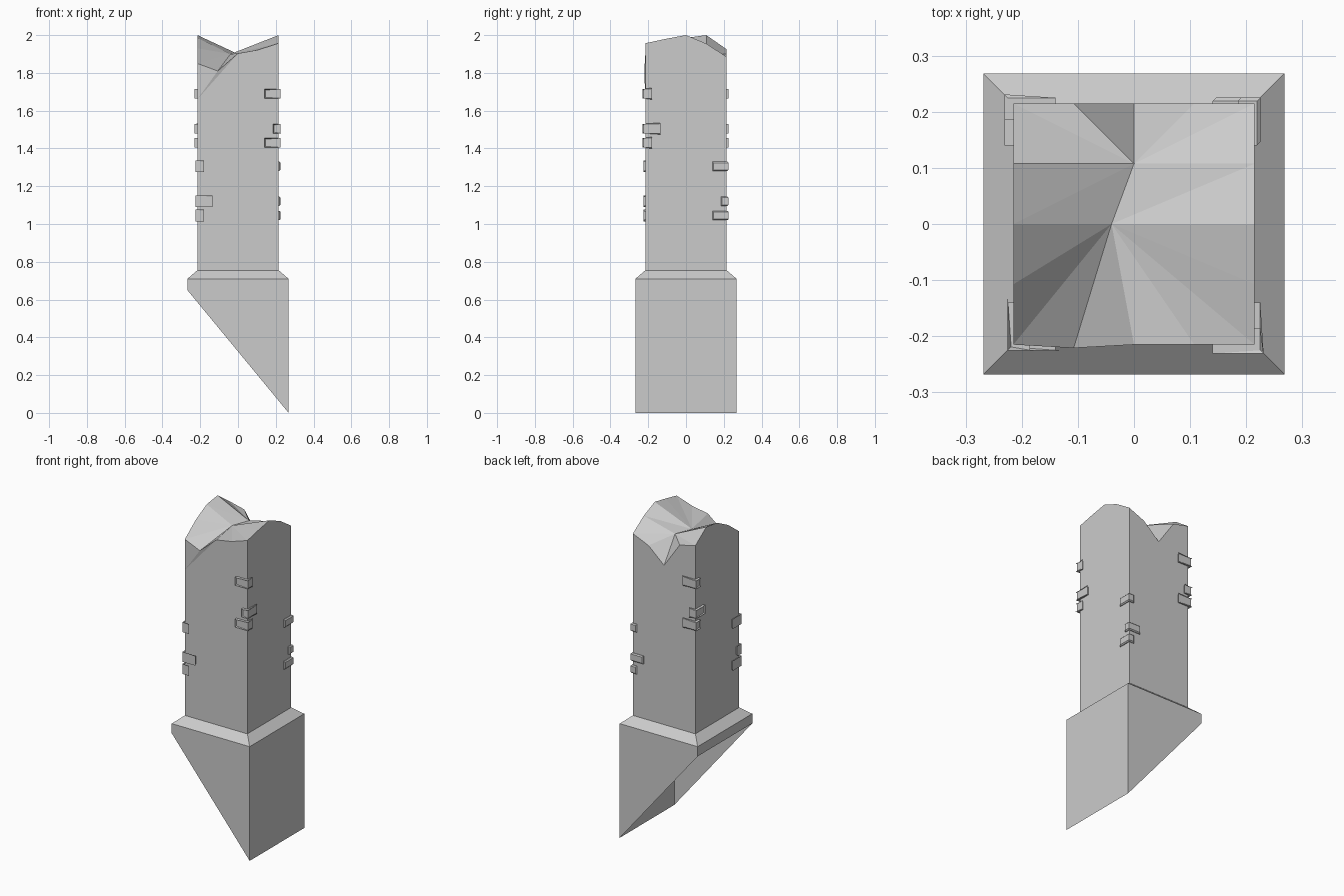
import bpy, bmesh
from mathutils import Vector

cube = bpy.data.objects.get("Cube")
if cube:
    bpy.data.objects.remove(cube, do_unlink=True)

stone = bpy.data.materials.new("grey_stone")
stone.use_nodes = True
colour = (0.6, 0.6, 0.6, 1)
stone.diffuse_color = colour
stone.node_tree.nodes["Principled BSDF"].inputs["Base Color"].default_value = colour

H = 0.215    # shaft half width
B = 0.268    # base half width
Q = H / 2
CORNERS = [(-1, -1), (1, -1), (1, 1), (-1, 1)]


def finish(bm, name):
    mesh = bpy.data.meshes.new(name)
    bmesh.ops.recalc_face_normals(bm, faces=bm.faces)
    bm.to_mesh(mesh)
    bm.free()
    mesh.materials.append(stone)
    ob = bpy.data.objects.new(name, mesh)
    bpy.context.collection.objects.link(ob)
    return ob


def bridge(bm, low, high):
    for i in range(4):
        j = (i + 1) % 4
        bm.faces.new((low[i], low[j], high[j], high[i]))


# Slanted hollow base with a chamfered ledge, open underneath
bm = bmesh.new()
rings = []
for half, left_z, right_z in ((B, 0.65, 0.0), (B, 0.71, 0.71), (H, 0.755, 0.755)):
    rings.append([bm.verts.new((sx * half, sy * half, left_z if sx < 0 else right_z))
                  for sx, sy in CORNERS])
for low, high in zip(rings, rings[1:]):
    bridge(bm, low, high)
finish(bm, "slanted_base")

# Shaft with a broken rim: rim heights run anticlockwise from the front left corner
bm = bmesh.new()
rim_z = [1.85, 1.81, 1.903, 1.922, 1.957, 1.98, 2.0, 1.955,
         1.885, 1.84, 1.745, 1.90, 1.925, 2.0, 1.985, 1.93]
rim = []
for i, z in enumerate(rim_z):
    side, step = divmod(i, 4)
    a, b = Vector(CORNERS[side]), Vector(CORNERS[(side + 1) % 4])
    p = a.lerp(b, step / 4) * H
    rim.append(bm.verts.new((p.x, p.y, z)))
rim[1].co.y -= 0.006
foot = [bm.verts.new((sx * H, sy * H, 0.755)) for sx, sy in CORNERS]
chip = bm.verts.new((-H, -H, 1.66))

# Walls, with the chipped triangles at the front left
bm.faces.new((chip, rim[1], rim[0]))
bm.faces.new((chip, rim[2], rim[1]))
bm.faces.new((foot[0], foot[1], rim[4], rim[3], rim[2], chip))
for side in (1, 2):
    k = side * 4
    bm.faces.new([foot[side], foot[side + 1]] + rim[k:k + 5][::-1])
bm.faces.new([foot[3], foot[0], chip, rim[0]] + rim[12:][::-1])

# Broken top: two fans meeting along a valley
front_hub = bm.verts.new((-0.04, 0, 1.9))
back_hub = bm.verts.new((0, Q, 1.9))
for i in range(16):
    hub = back_hub if 7 <= i < 14 else front_hub
    bm.faces.new((hub, rim[i], rim[(i + 1) % 16]))
bm.faces.new((front_hub, rim[7], back_hub))
bm.faces.new((front_hub, back_hub, rim[14]))
finish(bm, "broken_shaft")

# Corner bricks, alternating long and short sides
OUT, LONG, SHORT, THICK = 0.225, 0.14, 0.185, 0.05


def brick(name, sx, sy, z, long_x):
    bm = bmesh.new()
    bmesh.ops.create_cube(bm, size=1)
    in_x, in_y = (LONG, SHORT) if long_x else (SHORT, LONG)
    for v in bm.verts:
        v.co = (sx * (OUT if v.co.x > 0 else in_x),
                sy * (OUT if v.co.y > 0 else in_y),
                z + v.co.z * THICK)
    # Chamfer the edges around the two outer faces, keep the corner sharp
    edges = []
    for e in bm.edges:
        mid = (e.verts[0].co + e.verts[1].co) / 2
        on_x, on_y = abs(mid.x) > OUT - 0.001, abs(mid.y) > OUT - 0.001
        if on_x != on_y:
            edges.append(e)
    bmesh.ops.bevel(bm, geom=edges, offset=0.006, segments=1, affect='EDGES')
    finish(bm, name)


upper, lower = (1.69, 1.505, 1.43), (1.305, 1.12, 1.045)
for label, (sx, sy) in zip(("front_right", "back_right", "back_left", "front_left"),
                           ((1, -1), (1, 1), (-1, 1), (-1, -1))):
    high = sx != sy
    for n, z in enumerate(upper if high else lower):
        brick(f"{label}_brick_{n + 1}", sx, sy, z, (n != 1) == high)
